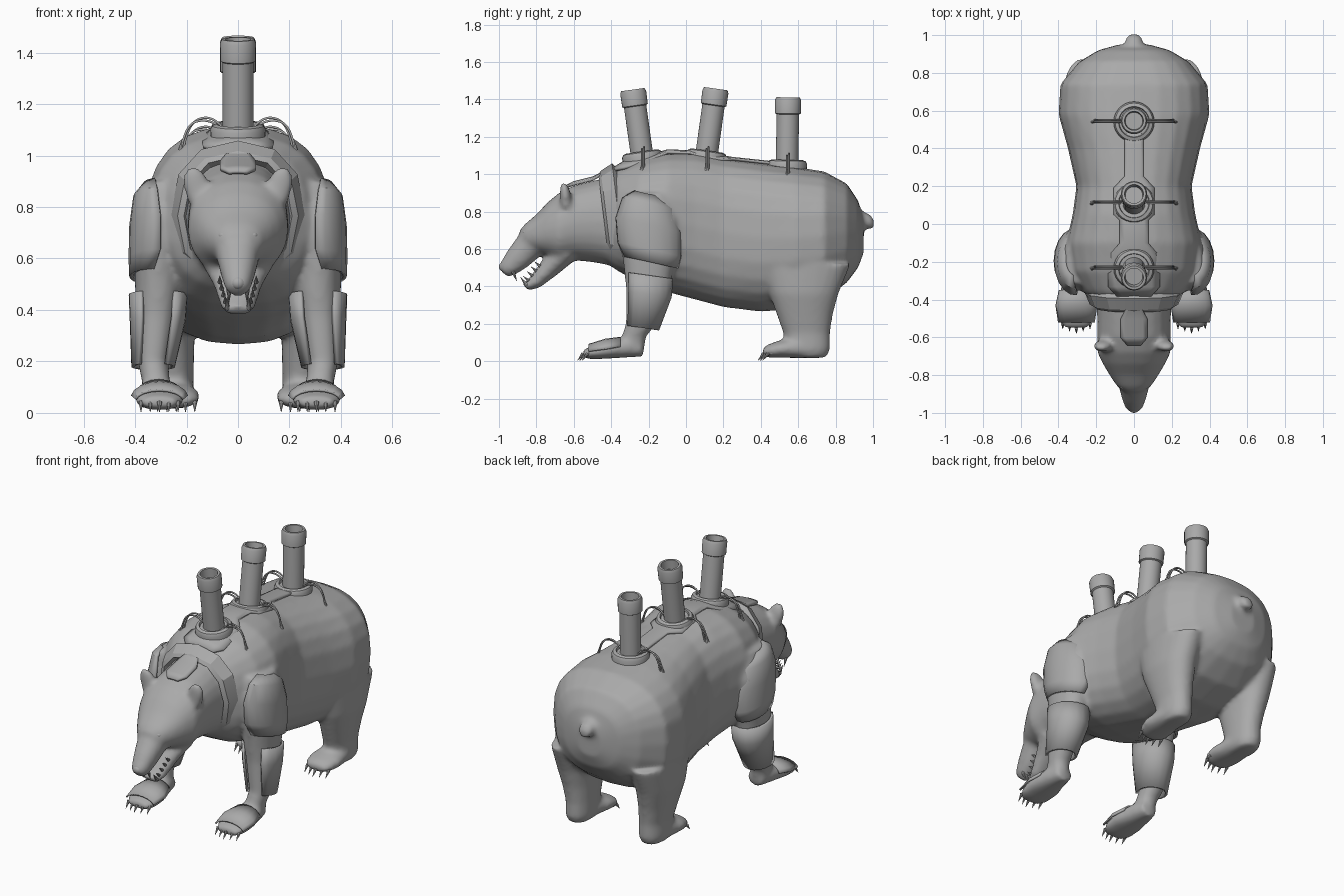
import bpy, bmesh, math
from math import sin, cos, radians, copysign
from mathutils import Vector

cube = bpy.data.objects.get("Cube")
if cube:
    bpy.data.objects.remove(cube)

GREY = (0.4, 0.4, 0.4, 1)
mat = bpy.data.materials.new("plain_grey")
mat.use_nodes = True
mat.diffuse_color = GREY
mat.node_tree.nodes["Principled BSDF"].inputs["Base Color"].default_value = GREY


def ring(c, rx, rv, tilt, n, power, mid=0, half=180):
    """Superelliptic ring or arc; tilt turns its second axis from y (0) to z (90)."""
    t, pts = radians(tilt), []
    count = n if half == 180 else n + 1
    for i in range(count):
        a = radians(mid - half + 2 * half * i / n)
        u = copysign(abs(cos(a)) ** (2 / power), cos(a)) * rx
        v = copysign(abs(sin(a)) ** (2 / power), sin(a)) * rv
        pts.append(Vector(c) + Vector((u, v * cos(t), v * sin(t))))
    return pts


def skin(bm, rings, closed=True):
    """Bridge successive rings with quads; cap closed ones."""
    rows = [[bm.verts.new(p) for p in r] for r in rings]
    n = len(rows[0])
    for a, b in zip(rows, rows[1:]):
        for i in range(n if closed else n - 1):
            j = (i + 1) % n
            bm.faces.new((a[i], a[j], b[j], b[i]))
    if closed:
        bm.faces.new(rows[0][::-1])
        bm.faces.new(rows[-1])


def finish(name, bm, angle=35):
    bmesh.ops.recalc_face_normals(bm, faces=bm.faces[:])
    me = bpy.data.meshes.new(name)
    bm.to_mesh(me)
    bm.free()
    me.materials.append(mat)
    ob = bpy.data.objects.new(name, me)
    bpy.context.collection.objects.link(ob)
    bpy.ops.object.select_all(action='DESELECT')
    ob.select_set(True)
    bpy.context.view_layer.objects.active = ob
    bpy.ops.object.shade_smooth_by_angle(angle=radians(angle))
    return ob


def limb(bm, secs, tilt, sides=(1, -1), power=2.2):
    for s in sides:
        skin(bm, [ring((s * x, y, z), rx, rv, tilt, 24, power) for x, y, z, rx, rv in secs])


def trunk(bm, secs, power=2.5):
    """Sections as y, top, bottom, half width."""
    limb(bm, [(0, y, (t + b) / 2, w, (t - b) / 2) for y, t, b, w in secs], 90, (1,), power)


def plate(name, secs, tilt, mid, s=1, n=10, thick=0.015):
    """Armour shell; sections end with their half angle."""
    bm = bmesh.new()
    rs = [ring((x, y, z), rx, rv, tilt, n, 2, mid, h) for x, y, z, rx, rv, h in secs]
    skin(bm, [[Vector((s * p.x, p.y, p.z)) for p in r] for r in rs], False)
    ob = finish(name, bm)
    mod = ob.modifiers.new("thickness", 'SOLIDIFY')
    mod.thickness = thick
    mod.offset = 0
    return ob


# Furry body: trunk, head, limbs and tail fused into one skin
bm = bmesh.new()
trunk(bm, [(-.42, .98, .52, .19), (-.36, 1.03, .48, .27), (-.25, 1.08, .42, .34),
           (-.1, 1.115, .37, .36), (.05, 1.115, .33, .325), (.2, 1.085, .29, .305),
           (.4, 1.06, .265, .35), (.58, 1.04, .28, .4), (.74, 1.015, .33, .39),
           (.86, .95, .42, .29), (.92, .86, .5, .19), (.95, .76, .58, .08)])
trunk(bm, [(-.34, 1.0, .5, .2), (-.5, .965, .53, .195), (-.6, .94, .54, .195),
           (-.68, .9, .53, .195), (-.74, .85, .56, .165), (-.8, .785, .58, .13),
           (-.86, .735, .6, .09), (-.89, .7, .63, .045)], 2.2)
limb(bm, [(0, -.76, .68, .11, .1), (0, -.84, .615, .085, .08), (0, -.905, .545, .068, .068),
          (0, -.955, .495, .052, .05), (0, -.98, .475, .035, .035)], 135, (1,))
limb(bm, [(0, -.64, .58, .14, .06), (0, -.73, .5, .095, .055), (0, -.81, .42, .07, .038),
          (0, -.86, .395, .05, .024)], 135, (1,))
limb(bm, [(.15, -.64, .82, .045, .035), (.163, -.645, .89, .052, .03),
          (.17, -.65, .93, .042, .024), (.175, -.655, .953, .02, .014)], 0)
limb(bm, [(.29, -.2, .9, .07, .12), (.32, -.2, .75, .09, .16), (.315, -.19, .6, .09, .155),
          (.31, -.2, .48, .09, .13), (.315, -.205, .38, .08, .115), (.33, -.24, .2, .06, .082),
          (.32, -.28, .13, .055, .065), (.31, -.29, .05, .055, .065)], 0)
limb(bm, [(.31, -.23, .07, .05, .045), (.31, -.32, .075, .075, .055), (.305, -.42, .062, .098, .048),
          (.305, -.5, .047, .093, .036), (.305, -.55, .04, .065, .022)], 90)
limb(bm, [(.27, .64, .52, .11, .24), (.27, .63, .36, .105, .185), (.26, .635, .25, .09, .15),
          (.25, .645, .15, .078, .125), (.25, .65, .06, .078, .12), (.25, .66, .02, .06, .09)], 0)
limb(bm, [(.25, .7, .065, .07, .05), (.25, .6, .072, .085, .055), (.245, .5, .065, .098, .046),
          (.24, .44, .055, .085, .036), (.24, .41, .05, .055, .02)], 90)
limb(bm, [(0, .9, .76, .075, .07), (0, .95, .755, .05, .045), (0, .985, .745, .043, .04),
          (0, 1.005, .735, .025, .025)], 90, (1,))
body = finish("bear_body", bm, 80)
fuse = body.modifiers.new("fuse", 'REMESH')
fuse.mode = 'VOXEL'
fuse.voxel_size = 0.013
fuse.use_smooth_shade = True
soft = body.modifiers.new("soften", 'SMOOTH')
soft.factor = 0.5
soft.iterations = 10


def cone(bm, a, b, r):
    """Small spike from point a to tip b."""
    a, b = Vector(a), Vector(b)
    rot = (b - a).to_track_quat('Z', 'Y').to_matrix().to_4x4()
    rot.translation = (a + b) / 2
    bmesh.ops.create_cone(bm, cap_ends=True, segments=8, radius1=r, radius2=r * .1,
                          depth=(b - a).length, matrix=rot)


# Claws on all four paws
for name, cx, front in (("front_claws", .305, -.535), ("hind_claws", .24, .43)):
    bm = bmesh.new()
    for s in (1, -1):
        for i in range(-2, 3):
            x, y = s * (cx + i * .036), front + abs(i) * .012
            cone(bm, (x, y + .02, .05), (x, y - .025, .038), .013)
            cone(bm, (x, y - .015, .042), (x, y - .045, .004), .01)
    finish(name, bm)

# Teeth: canines and a row of small lower teeth
bm = bmesh.new()
for s in (1, -1):
    cone(bm, (s * .035, -.925, .48), (s * .035, -.905, .43), .011)
    cone(bm, (s * .042, -.85, .405), (s * .042, -.885, .45), .011)
    for i in range(4):
        cone(bm, (s * (.05 + i * .007), -.84 + i * .02, .43 + i * .026),
             (s * (.05 + i * .007), -.87 + i * .02, .455 + i * .026), .009)
finish("teeth", bm)

# Eyes and nose
for name, spots, size in (("eyes", ((.057, -.858, .69), (-.057, -.858, .69)), (.02, .016, .014)),
                          ("nose", ((0, -.978, .505),), (.028, .022, .025))):
    bm = bmesh.new()
    for p in spots:
        made = bmesh.ops.create_uvsphere(bm, u_segments=16, v_segments=10, radius=1)["verts"]
        bmesh.ops.scale(bm, vec=size, verts=made)
        bmesh.ops.translate(bm, vec=p, verts=made)
    finish(name, bm, 80)

# Armour on the front legs
for s, side in ((1, "left"), (-1, "right")):
    plate(side + "_shoulder_plate",
          [(.3, -.2, .89, .06, .08, 70), (.305, -.2, .84, .095, .14, 85), (.31, -.2, .73, .105, .175, 95),
           (.31, -.195, .6, .108, .17, 95), (.315, -.19, .53, .1, .145, 85)], -13, 0, s)
    plate(side + "_forearm_plate",
          [(.31, -.2, .46, .108, .125, 145), (.312, -.205, .36, .102, .122, 145),
           (.33, -.24, .18, .078, .09, 140)], -8, 90, s, 14)
    plate(side + "_paw_plate",
          [(.307, -.35, .068, .088, .058, 80), (.305, -.43, .06, .107, .056, 85),
           (.305, -.52, .046, .095, .042, 80)], 90, 90, s, 8, .01)

# Faceted collar round the neck
bm = bmesh.new()
skin(bm, [ring((0, y, z), rx, rz, 97, 12, 2.3) for y, z, rx, rz in
          ((-.4, .765, .195, .21), (-.44, .765, .21, .235), (-.425, .765, .235, .255),
           (-.36, .77, .262, .29), (-.34, .77, .24, .27))])
finish("collar", bm, 25)


# Plates along the spine, draped over the back
def spine(name, secs):
    plate(name, [(0, y, top - .3, .3, .3, math.degrees(w / .3)) for y, top, w in secs], 90, 90, 1, 6)


spine("neck_plate", [(-.64, .935, .035), (-.6, .955, .07), (-.5, .98, .07), (-.44, 1.01, .04), (-.39, 1.04, .04)])
spine("back_plate", [(-.38, 1.035, .09), (-.33, 1.065, .14), (-.17, 1.105, .14), (-.1, 1.125, .075),
                     (.02, 1.122, .075), (.05, 1.12, .11), (.19, 1.095, .11), (.25, 1.085, .05),
                     (.42, 1.067, .05), (.54, 1.052, .05)])

# Three smokestacks with flanges, caps and sagging cables
PROFILE = ((.105, -.05), (.108, 0), (.1, .016), (.082, .022), (.078, .008), (.06, .01), (.06, .265),
           (.069, .27), (.07, .34), (.063, .356), (.05, .356), (.046, .3))
for name, y, z, lean, drop in (("front", -.235, 1.1, -8, 0), ("middle", .11, 1.105, 8, 0), ("rear", .54, 1.055, 1, .035)):
    a = radians(lean)
    bm = bmesh.new()
    skin(bm, [ring((0, y + d * sin(a), z + d * cos(a)), r, r, -lean, 28, 2) for r, d in PROFILE])
    finish(name + "_smokestack", bm)
    for s, side in ((1, "left"), (-1, "right")):
        for k in range(2):
            cu = bpy.data.curves.new(name + "_cable", 'CURVE')
            cu.dimensions = '3D'
            cu.bevel_depth = .005
            cu.bevel_resolution = 1
            cu.materials.append(mat)
            sp = cu.splines.new('NURBS')
            path = ((.07, 1.11), (.1, 1.135 + k * .012), (.16, 1.145 + k * .012), (.205, 1.11), (.222, 1.02))
            sp.points.add(len(path) - 1)
            for p, (px, pz) in zip(sp.points, path):
                p.co = (s * (px - k * .008), y + k * .01, pz - drop, 1)
            sp.use_endpoint_u = True
            sp.order_u = 4
            ob = bpy.data.objects.new(f"{name}_{side}_cable", cu)
            bpy.context.collection.objects.link(ob)
        bm = bmesh.new()
        cone(bm, (s * .222, y, 1.02 - drop), (s * .218, y, 1.06 - drop), .012)
        finish(f"{name}_{side}_cable_plug", bm)
